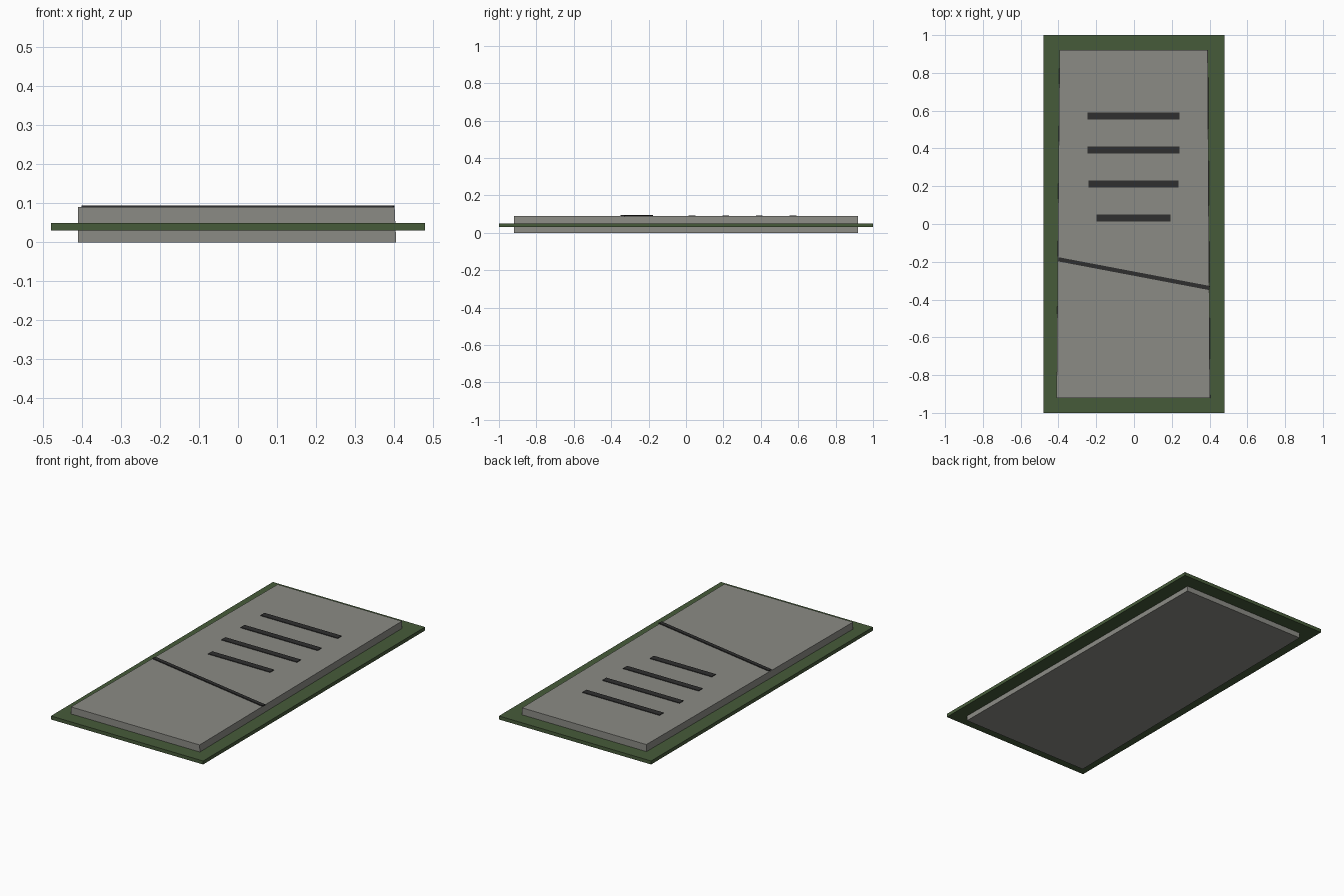
import bpy, bmesh, math
from mathutils import Matrix

if "Cube" in bpy.data.objects:
    bpy.data.objects.remove(bpy.data.objects["Cube"])


def material(name, rgb):
    m = bpy.data.materials.new(name)
    m.diffuse_color = (*rgb, 1)
    m.use_nodes = True
    m.node_tree.nodes["Principled BSDF"].inputs["Base Color"].default_value = m.diffuse_color
    return m


stone = material("grey stone", (0.26, 0.26, 0.235))
moss = material("dark green moss", (0.062, 0.105, 0.042))
groove = material("charcoal groove", (0.028, 0.028, 0.028))


def finish(name, bm, mat):
    bmesh.ops.recalc_face_normals(bm, faces=bm.faces)
    me = bpy.data.meshes.new(name)
    bm.to_mesh(me)
    bm.free()
    me.materials.append(mat)
    ob = bpy.data.objects.new(name, me)
    bpy.context.collection.objects.link(ob)
    return ob


def box(name, center, size, mat, angle=0):
    bm = bmesh.new()
    bmesh.ops.create_cube(bm, size=1, matrix=Matrix.Translation(center)
                          @ Matrix.Rotation(angle, 4, 'Z')
                          @ Matrix.Diagonal((*size, 1)))
    return finish(name, bm, mat)


# mossy border plate around the slab
box("moss_border", (0, 0, 0.04), (0.96, 2.0, 0.02), moss)

# stone slab, slightly narrower toward the back and uneven on its right side
bm = bmesh.new()
bottom = [(-0.41, -0.92), (0.406, -0.92), (0.395, 0.92), (-0.396, 0.92)]
top = [(-0.41, -0.92), (0.402, -0.92), (0.39, 0.92), (-0.394, 0.92)]
lo = [bm.verts.new((x, y, 0)) for x, y in bottom]
hi = [bm.verts.new((x, y, 0.09)) for x, y in top]
bm.faces.new(lo[::-1])
bm.faces.new(hi)
for i in range(4):
    j = (i + 1) % 4
    bm.faces.new((lo[i], lo[j], hi[j], hi[i]))
finish("stone_slab", bm, stone)

# four worn inscription bars
for i, (x0, x1, y) in enumerate([(-0.246, 0.241, 0.572), (-0.246, 0.241, 0.392),
                                 (-0.241, 0.236, 0.212), (-0.198, 0.193, 0.032)]):
    box(f"inscription_bar_{i + 1}", ((x0 + x1) / 2, y, 0.0905),
        (x1 - x0, 0.036, 0.006), groove)

# diagonal crack across the slab
dx, dy = 0.80, -0.152
box("crack", (0, -0.263, 0.0915), (math.hypot(dx, dy), 0.022, 0.007), groove,
    math.atan2(dy, dx))
